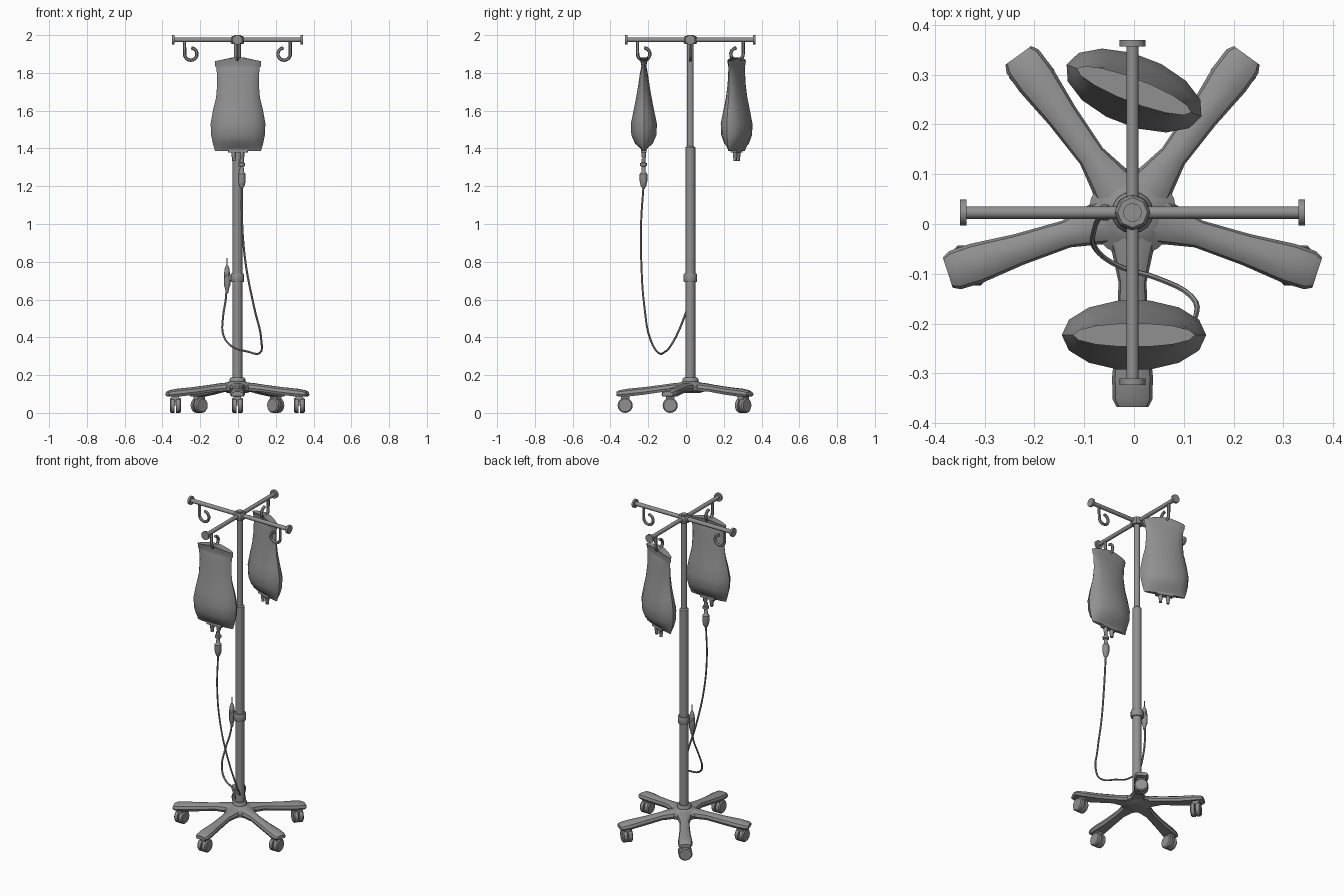
import bpy, bmesh, math
from math import cos, sin, pi, radians
from mathutils import Vector, Matrix

cube = bpy.data.objects.get("Cube")
if cube:
    bpy.data.objects.remove(cube, do_unlink=True)

GREY = (0.28, 0.28, 0.28, 1)
mat = bpy.data.materials.new("mid grey")
mat.use_nodes = True
mat.diffuse_color = GREY
mat.node_tree.nodes["Principled BSDF"].inputs["Base Color"].default_value = GREY

PX, PY = -0.003, 0.023      # pole axis
parts = []


def add(name, mesh, matrix=None):
    if matrix is not None:
        mesh.transform(matrix)
    mesh.materials.clear()
    mesh.materials.append(mat)
    ob = bpy.data.objects.new(name, mesh)
    bpy.context.scene.collection.objects.link(ob)
    parts.append(ob)
    return ob


def loft(name, rings, matrix=None):
    """Skin a list of equal point rings and cap both ends."""
    bm = bmesh.new()
    loops = [[bm.verts.new(p) for p in ring] for ring in rings]
    n = len(loops[0])
    for a, b in zip(loops, loops[1:]):
        for i in range(n):
            j = (i + 1) % n
            bm.faces.new((a[i], a[j], b[j], b[i]))
    bm.faces.new(loops[0])
    bm.faces.new(loops[-1])
    bmesh.ops.recalc_face_normals(bm, faces=bm.faces)
    mesh = bpy.data.meshes.new(name)
    bm.to_mesh(mesh)
    bm.free()
    return add(name, mesh, matrix)


def ellipse(w, d, z, n):
    return [Vector((w * cos(2 * pi * i / n), d * sin(2 * pi * i / n), z)) for i in range(n)]


def lathe(name, profile, matrix, n=12):
    """Turned part from (radius, z) pairs."""
    return loft(name, [ellipse(r, r, z, n) for r, z in profile], matrix)


def rod(name, r, z0, z1, matrix, n=12):
    return lathe(name, [(r, z0), (r, z1)], matrix, n)


def tube(name, points, radius, matrix=None, smooth=False):
    """Round bar swept along a path."""
    cu = bpy.data.curves.new(name, "CURVE")
    cu.dimensions = "3D"
    cu.bevel_depth = radius
    cu.bevel_resolution = 1
    cu.use_fill_caps = True
    cu.resolution_u = 4
    if smooth:
        sp = cu.splines.new("BEZIER")
        sp.bezier_points.add(len(points) - 1)
        for bp, p in zip(sp.bezier_points, points):
            bp.co = p
            bp.handle_left_type = bp.handle_right_type = "AUTO"
    else:
        sp = cu.splines.new("POLY")
        sp.points.add(len(points) - 1)
        for sp_p, p in zip(sp.points, points):
            sp_p.co = (*p, 1)
    tmp = bpy.data.objects.new(name, cu)
    bpy.context.scene.collection.objects.link(tmp)
    bpy.context.view_layer.update()
    dg = bpy.context.evaluated_depsgraph_get()
    mesh = bpy.data.meshes.new_from_object(tmp.evaluated_get(dg))
    bpy.data.objects.remove(tmp, do_unlink=True)
    return add(name, mesh, matrix)


def at(x, y, z, turn=0):
    return Matrix.Translation((x, y, z)) @ Matrix.Rotation(turn, 4, "Z")


def box(name, size, matrix):
    x, y, z = (s / 2 for s in size)
    ring = [(-x, -y), (x, -y), (x, y), (-x, y)]
    return loft(name, [[(a, b, h) for a, b in ring] for h in (-z, z)], matrix)


pole = at(PX, PY, 0)

# Telescopic pole, its collars and the top hub
lathe("lower_pole", [(0.026, 0.12), (0.026, 1.405), (0.018, 1.412)], pole, 16)
rod("upper_pole", 0.018, 1.40, 1.98, pole, 16)
lathe("base_collar", [(0.042, 0.15), (0.042, 0.178), (0.036, 0.187)], pole, 16)
lathe("height_collar", [(0.033, 0.692), (0.036, 0.698), (0.036, 0.73), (0.033, 0.737)], pole, 16)
lathe("top_hub", [(0.03, 1.952), (0.036, 1.96), (0.036, 1.986), (0.03, 1.994)], pole, 8)
rod("top_cap", 0.019, 1.99, 2.0, pole)

# Four crossbar arms with end discs and hooks
hook = [(0.28, 0, -0.005), (0.28, 0, -0.04)]
hook += [(0.247 + 0.033 * cos(a), 0, -0.075 + 0.033 * sin(a))
         for a in (radians(10 - 25 * i) for i in range(12))]
for i, side in enumerate(("left", "back", "right", "front")):
    arm = at(PX, PY, 1.975, i * pi / 2)
    outward = arm @ Matrix.Rotation(pi / 2, 4, "Y")
    rod(side + "_arm", 0.0125, 0.0, 0.34, outward)
    rod(side + "_arm_end", 0.026, 0.333, 0.346, outward, 16)
    tube(side + "_hook", hook, 0.009, arm)

# Five-legged base with casters
lathe("base_hub", [(0.05, 0.105), (0.085, 0.118), (0.088, 0.138), (0.06, 0.158), (0.04, 0.168)],
      pole, 20)
leg = [(0.03, 0.055, 0.11, 0.162), (0.085, 0.04, 0.115, 0.158), (0.14, 0.028, 0.112, 0.15),
       (0.24, 0.032, 0.097, 0.137), (0.33, 0.041, 0.087, 0.128), (0.375, 0.04, 0.086, 0.12),
       (0.39, 0.032, 0.09, 0.112)]
section = [(-1, 0.35), (-0.8, 0), (0.8, 0), (1, 0.35), (0.85, 0.75), (0.4, 1), (-0.4, 1), (-0.85, 0.75)]
caster_yaw = (0, 0, 50, -50, 0)
for i, side in enumerate(("front", "front_left", "back_left", "back_right", "front_right")):
    ang = radians(-90 + 72 * i)
    loft(side + "_leg", [[(r, u * w, lo + v * (hi - lo)) for u, v in section]
                         for r, w, lo, hi in leg], at(PX, PY, 0, ang))
    cx, cy = PX + 0.345 * cos(ang), PY + 0.345 * sin(ang)
    swivel = at(cx, cy, 0, radians(caster_yaw[i]))
    axle = swivel @ Matrix.Translation((0, 0, 0.04)) @ Matrix.Rotation(pi / 2, 4, "Y")
    rod(side + "_caster_stem", 0.015, 0.04, 0.1, swivel, 10)
    for s in (-1, 1):
        lathe(side + "_caster_wheel", [(0.04, s * 0.004), (0.04, s * 0.023), (0.034, s * 0.029)],
              axle, 16)
    box(side + "_caster_hood", (0.04, 0.046, 0.025), swivel @ Matrix.Translation((0, 0, 0.073)))


# Fluid bags: (height, half width, half depth)
bag = [(1.387, 0.122, 0.012), (1.402, 0.126, 0.02), (1.425, 0.133, 0.048), (1.47, 0.142, 0.068),
       (1.53, 0.145, 0.071), (1.6, 0.133, 0.056), (1.67, 0.116, 0.042), (1.74, 0.11, 0.03),
       (1.80, 0.112, 0.021), (1.828, 0.115, 0.015), (1.835, 0.121, 0.013), (1.862, 0.123, 0.024)]


def make_bag(side, place):
    rings = [ellipse(w, d, z, 14) for z, w, d in bag]
    for p in rings[-1]:                      # hanging tab rises in the middle
        p.z += 0.024 * (1 - abs(p.x) / 0.123)
    loft(side + "_bag", rings, place)
    box(side + "_bag_port_seal", (0.1, 0.03, 0.028), place @ Matrix.Translation((0, 0, 1.392)))
    for x in (-0.022, 0.022):
        lathe(side + "_bag_port", [(0.012, 1.395), (0.012, 1.355), (0.009, 1.35), (0.009, 1.333)],
              place @ Matrix.Translation((x, 0, 0)), 10)


make_bag("front", at(0, -0.223, 0))
make_bag("back", at(0, 0.268, 0, radians(-21)))

# Drip chamber under the front bag
lathe("drip_chamber", [(0.011, 1.345), (0.011, 1.325), (0.018, 1.322), (0.018, 1.308), (0.01, 1.304),
                       (0.012, 1.275), (0.02, 1.265), (0.02, 1.225), (0.014, 1.2), (0.006, 1.188)],
      at(0.02, -0.225, 0))

# Hanging line and its end connector beside the pole
line = [(0.02, -0.225, 1.2), (0.022, -0.238, 1.0), (0.042, -0.236, 0.78), (0.085, -0.22, 0.56),
        (0.124, -0.185, 0.38), (0.115, -0.145, 0.317), (0.05, -0.11, 0.325), (-0.03, -0.085, 0.35),
        (-0.077, -0.05, 0.41), (-0.08, -0.012, 0.5), (-0.065, 0.02, 0.6), (-0.06, 0.025, 0.66)]
tube("fluid_line", line, 0.0055, smooth=True)
lathe("line_connector", [(0.007, 0.635), (0.011, 0.66), (0.017, 0.675), (0.017, 0.73), (0.012, 0.765),
                         (0.006, 0.78), (0.003, 0.785), (0.002, 0.82)], at(-0.058, PY, 0), 10)
box("connector_clip", (0.04, 0.022, 0.03), at(-0.045, PY, 0.715))

# Smooth shading with crisp edges
bpy.ops.object.select_all(action="DESELECT")
for ob in parts:
    ob.select_set(True)
bpy.context.view_layer.objects.active = parts[0]
bpy.ops.object.shade_smooth_by_angle(angle=radians(35))
